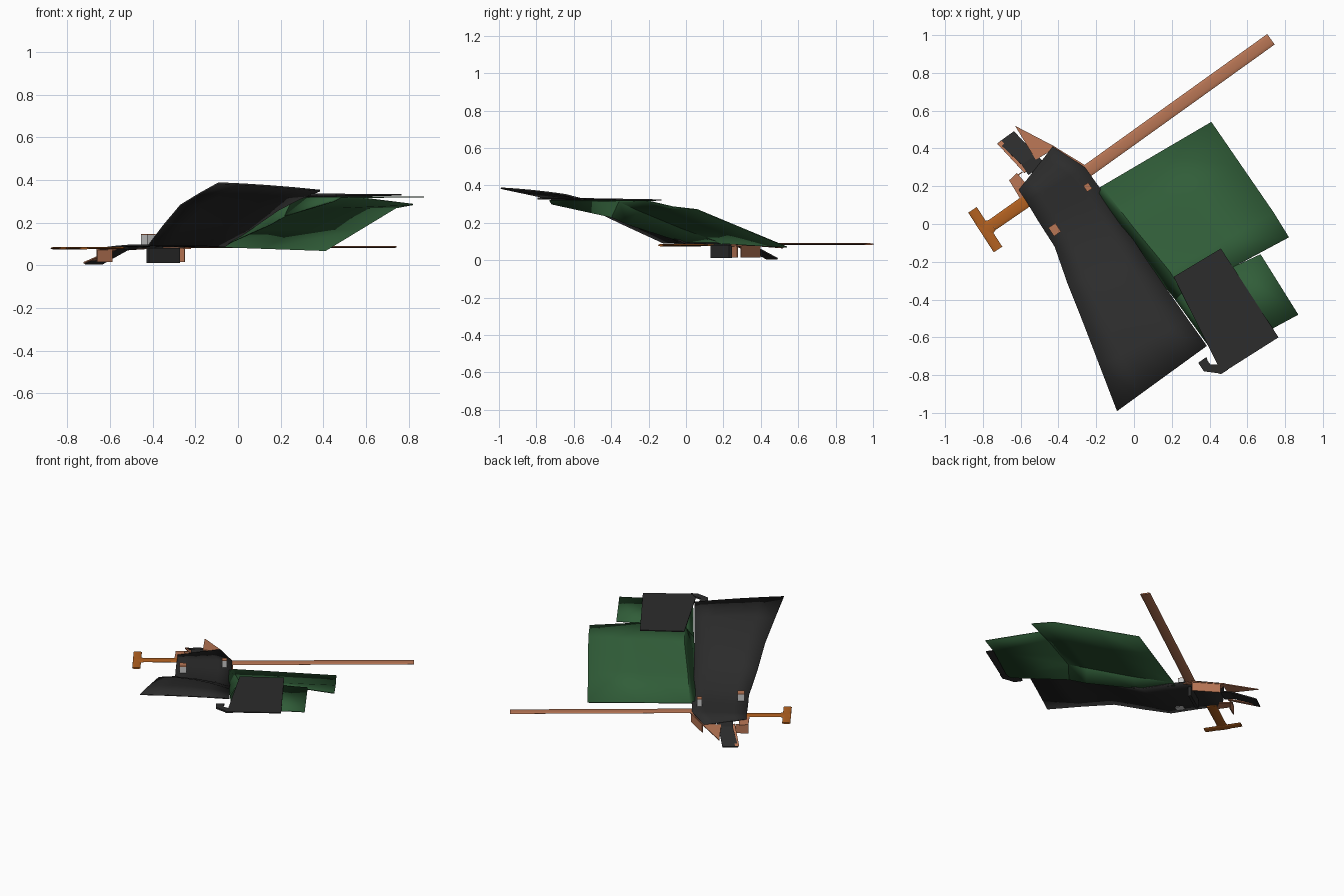
import bpy, math
from mathutils import Vector


def mat(name, c):
    m = bpy.data.materials.new(name)
    m.diffuse_color = (*c, 1)
    return m


BLACK = mat("charcoal", (0.025, 0.025, 0.025))
GREEN = mat("green", (0.03, 0.11, 0.04))
COPPER = mat("copper", (0.48, 0.18, 0.09))
ORANGE = mat("orange", (0.45, 0.12, 0.015))


def mesh(name, verts, faces, m, thick=0.006, smooth=False):
    me = bpy.data.meshes.new(name)
    me.from_pydata(verts, [], faces)
    me.materials.append(m)
    o = bpy.data.objects.new(name, me)
    bpy.context.collection.objects.link(o)
    if thick:
        s = o.modifiers.new("thickness", "SOLIDIFY")
        s.thickness = thick
        s.offset = 0
    if smooth:
        bpy.context.view_layer.objects.active = o
        o.select_set(True)
        bpy.ops.object.shade_smooth_by_angle(angle=math.radians(35))
        o.select_set(False)
    return o


def loft(name, rows, m, thick=0.006, smooth=True):
    n = len(rows[0])
    f = [(i * n + j, i * n + j + 1, (i + 1) * n + j + 1, (i + 1) * n + j)
         for i in range(len(rows) - 1) for j in range(n - 1)]
    return mesh(name, [p for r in rows for p in r], f, m, thick, smooth)


def rod(name, a, b, z, ra, rb, rz, m):
    # flattened tapering rod
    a, b = Vector((*a, z)), Vector((*b, z))
    side = (b - a).normalized().cross(Vector((0, 0, 1)))
    n, v = 12, []
    for p, r in ((a, ra), (b, rb)):
        for i in range(n):
            t = 2 * math.pi * i / n
            v.append(p + side * r * math.cos(t) + Vector((0, 0, rz * math.sin(t))))
    f = [(i, (i + 1) % n, n + (i + 1) % n, n + i) for i in range(n)]
    f += [tuple(range(n))[::-1], tuple(range(n, 2 * n))]
    return mesh(name, v, f, m, 0, True)


def box(name, loc, size, m):
    bpy.ops.mesh.primitive_cube_add(size=1, location=loc, rotation=(0, 0, math.radians(34)))
    o = bpy.context.object
    o.name, o.scale = name, size
    if m:
        o.data.materials.append(m)
    return o


# long black sheet, arched across its width
edges = [((-0.61, 0.18, 0.083), (-0.43, 0.41, 0.083)),
         ((-0.57, 0.12, 0.088), (-0.26, 0.30, 0.088)),
         ((-0.51, 0.02, 0.093), (-0.18, 0.19, 0.09)),
         ((-0.42, -0.12, 0.093), (-0.06, 0.00, 0.09)),
         ((-0.35, -0.32, 0.185), (0.06, -0.18, 0.17)),
         ((-0.27, -0.52, 0.28), (0.19, -0.37, 0.26)),
         ((-0.18, -0.755, 0.335), (0.285, -0.505, 0.31)),
         ((-0.09, -0.99, 0.385), (0.385, -0.645, 0.35))]
arch = [0, 0, 0, 0.004, 0.018, 0.025, 0.018, 0.004]
rows = []
for (a, b), h in zip(edges, arch):
    a, b = Vector(a), Vector(b)
    rows.append([a.lerp(b, t) + Vector((0, 0, h * 4 * t * (1 - t)))
                 for t in (0, 0.25, 0.5, 0.75, 1)])
loft("black_sheet", rows, BLACK, 0.008)

# sloping front tongue
loft("front_tongue", [[(-0.56, 0.26, 0.08), (-0.47, 0.32, 0.08)],
                      [(-0.595, 0.315, 0.075), (-0.515, 0.365, 0.075)],
                      [(-0.718, 0.43, 0.008), (-0.635, 0.49, 0.008)]], BLACK, 0.008, False)

# green bent sheet: inner skirt, ramp and raised shelf
loft("green_sheet", [
    [(-0.20, 0.18, 0.085), (-0.17, 0.20, 0.09), (0.12, 0.37, 0.08), (0.41, 0.54, 0.07)],
    [(-0.05, -0.03, 0.10), (0.00, -0.02, 0.17), (0.28, 0.14, 0.17), (0.575, 0.30, 0.17)],
    [(0.15, -0.31, 0.19), (0.19, -0.25, 0.265), (0.47, -0.09, 0.27), (0.74, 0.06, 0.27)],
    [(0.22, -0.40, 0.23), (0.26, -0.36, 0.315), (0.54, -0.22, 0.32), (0.82, -0.07, 0.285)]], GREEN)
loft("green_shelf", [
    [(0.22, -0.40, 0.23), (0.26, -0.36, 0.315), (0.54, -0.22, 0.32), (0.67, -0.16, 0.32)],
    [(0.45, -0.72, 0.30), (0.48, -0.73, 0.318), (0.74, -0.55, 0.32), (0.87, -0.48, 0.32)]], GREEN)

# dark panel on the shelf and its hooked strap
mesh("dark_panel", [(0.21, -0.28, 0.322), (0.46, -0.13, 0.322), (0.765, -0.60, 0.33), (0.465, -0.79, 0.33)],
     [(0, 1, 2, 3)], BLACK)
loft("hook_strap", [[(0.50, -0.77, 0.33), (0.46, -0.795, 0.33)],
                    [(0.45, -0.745, 0.33), (0.445, -0.79, 0.33)],
                    [(0.405, -0.745, 0.33), (0.37, -0.78, 0.33)],
                    [(0.39, -0.725, 0.33), (0.34, -0.735, 0.33)],
                    [(0.385, -0.705, 0.33), (0.375, -0.71, 0.33)]], BLACK, 0.012, False)

# long pole and short handle with crossbar
rod("pole", (-0.27, 0.265), (0.725, 0.978), 0.086, 0.034, 0.034, 0.005, COPPER)
rod("handle_stem", (-0.55, 0.135), (-0.75, -0.005), 0.081, 0.034, 0.032, 0.005, ORANGE)
rod("handle_flare", (-0.75, -0.005), (-0.81, -0.045), 0.081, 0.032, 0.055, 0.005, ORANGE)
rod("handle_crossbar", (-0.855, 0.075), (-0.72, -0.135), 0.08, 0.027, 0.027, 0.006, ORANGE)

# collar plates and hanging flaps
mesh("collar_right", [(-0.63, 0.52, 0.066), (-0.41, 0.405, 0.08), (-0.52, 0.34, 0.08)], [(0, 1, 2)], COPPER)
mesh("collar_edge", [(-0.43, 0.415, 0.08), (-0.24, 0.30, 0.08), (-0.22, 0.24, 0.08), (-0.45, 0.36, 0.08)],
     [(0, 1, 2, 3)], COPPER)
mesh("collar_left", [(-0.66, 0.23, 0.075), (-0.62, 0.27, 0.075), (-0.56, 0.20, 0.08), (-0.60, 0.13, 0.08)],
     [(0, 1, 2, 3)], COPPER)
mesh("tongue_trim", [(-0.724, 0.425, 0.012), (-0.70, 0.44, 0.012), (-0.565, 0.285, 0.075), (-0.58, 0.27, 0.075)],
     [(0, 1, 2, 3)], COPPER)
for name, a, b in (("flap_left", (-0.66, 0.23), (-0.59, 0.275)),
                   ("flap_right", (-0.41, 0.395), (-0.25, 0.295))):
    mesh(name, [(*a, 0.08), (*b, 0.08), (*b, 0.015), (*a, 0.015)], [(0, 1, 2, 3)], COPPER)

# lower block and two pegs
box("lower_block", (-0.35, 0.188, 0.046), (0.175, 0.02, 0.068), BLACK)
for i, (x, y, s) in enumerate(((-0.42, -0.03, 0.045), (-0.245, 0.195, 0.032))):
    box(f"peg_{i}", (x, y, 0.115), (s, s * 1.2, 0.056), None)
    box(f"peg_cap_{i}", (x, y, 0.145), (s, s * 1.2, 0.004), COPPER)
